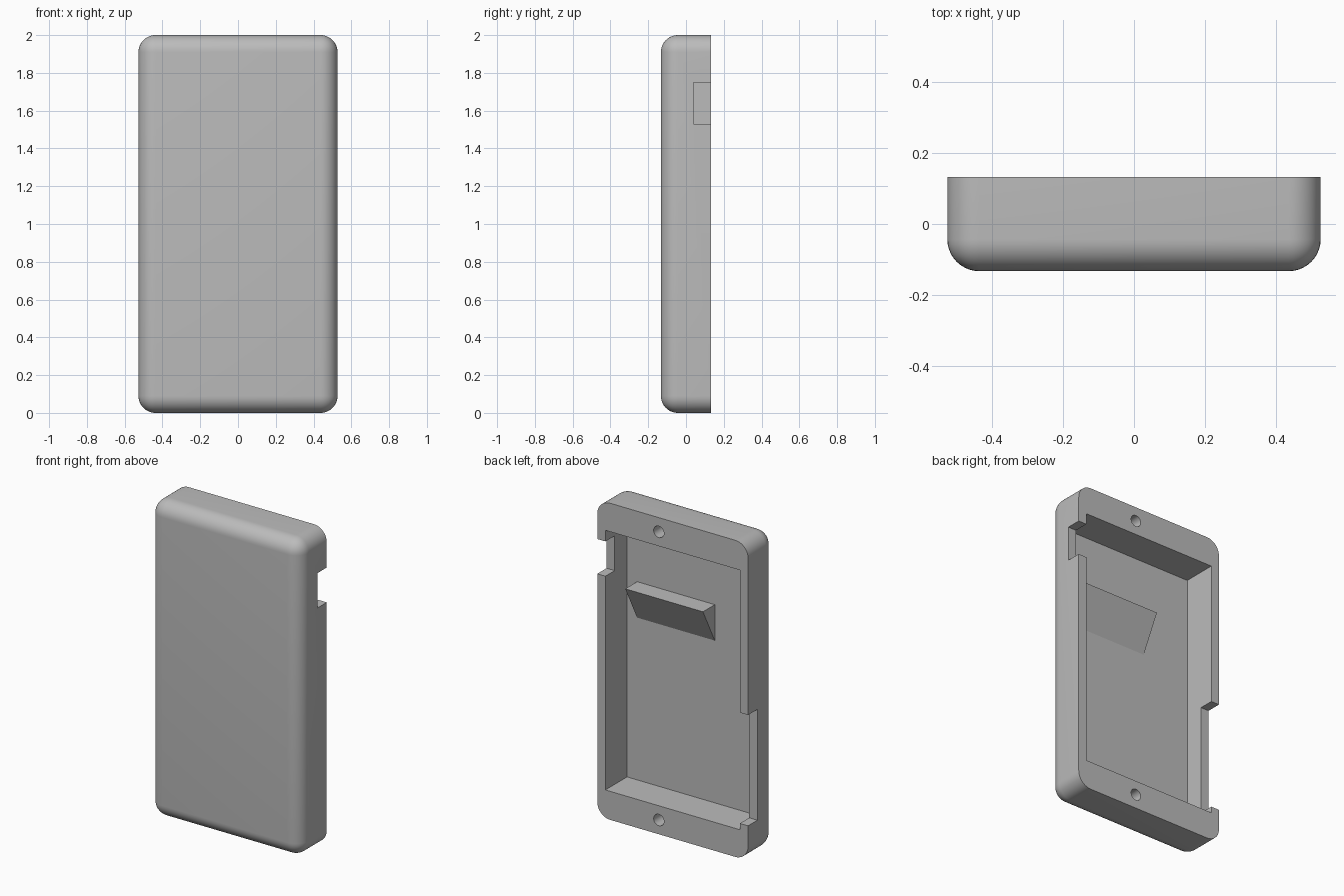
import bpy, bmesh, math
from mathutils import Matrix, Vector

if "Cube" in bpy.data.objects:
    bpy.data.objects.remove(bpy.data.objects["Cube"], do_unlink=True)

HALF_W, HALF_D, HEIGHT = 0.527, 0.133, 2.0
ROUND = 0.09
INNER = 0.47          # half width of the cavity
FLOOR = -0.083        # y of the cavity floor
NOTCH_Y = 0.04        # depth reached by the side notches

grey = bpy.data.materials.new("plain grey")
grey.use_nodes = True
colour = (0.5, 0.5, 0.5, 1)
grey.diffuse_color = colour
grey.node_tree.nodes["Principled BSDF"].inputs["Base Color"].default_value = colour


def make_object(name, bm):
    bmesh.ops.recalc_face_normals(bm, faces=bm.faces)
    mesh = bpy.data.meshes.new(name)
    bm.to_mesh(mesh)
    bm.free()
    mesh.materials.append(grey)
    obj = bpy.data.objects.new(name, mesh)
    bpy.context.collection.objects.link(obj)
    return obj


def box_bmesh(low, high):
    low, high = Vector(low), Vector(high)
    bm = bmesh.new()
    bmesh.ops.create_cube(bm, size=1)
    bmesh.ops.scale(bm, vec=high - low, verts=bm.verts)
    bmesh.ops.translate(bm, vec=(low + high) / 2, verts=bm.verts)
    return bm


def activate(obj):
    bpy.ops.object.select_all(action='DESELECT')
    obj.select_set(True)
    bpy.context.view_layer.objects.active = obj


def cut(target, cutter):
    mod = target.modifiers.new("cut", 'BOOLEAN')
    mod.operation = 'DIFFERENCE'
    mod.solver = 'EXACT'
    mod.object = cutter
    activate(target)
    bpy.ops.object.modifier_apply(modifier=mod.name)
    bpy.data.objects.remove(cutter, do_unlink=True)


# Case body: every edge rounded except the rim at the open back
bm = box_bmesh((-HALF_W, -HALF_D, 0), (HALF_W, HALF_D, HEIGHT))
edges = [e for e in bm.edges if any(v.co.y < 0 for v in e.verts)]
bmesh.ops.bevel(bm, geom=edges, offset=ROUND, segments=10, profile=0.5,
                affect='EDGES', clamp_overlap=True)
case = make_object("case_shell", bm)

# Cavity, then a short notch on the left wall and a long one on the right
cutters = [
    ((-INNER, FLOOR, 0.18), (INNER, 0.3, 1.82)),
    ((INNER - 0.05, NOTCH_Y, 1.53), (0.7, 0.3, 1.75)),
    ((-0.7, NOTCH_Y, 0.22), (0.05 - INNER, 0.3, 0.92)),
]
for low, high in cutters:
    cut(case, make_object("cutter", box_bmesh(low, high)))

# Screw holes in the top and bottom rims
for z in (0.09, 1.91):
    bm = bmesh.new()
    bmesh.ops.create_cone(bm, cap_ends=True, segments=32, radius1=0.036,
                          radius2=0.036, depth=0.2)
    bmesh.ops.rotate(bm, matrix=Matrix.Rotation(math.pi / 2, 3, 'X'), verts=bm.verts)
    bmesh.ops.translate(bm, vec=(0.097, HALF_D, z), verts=bm.verts)
    cut(case, make_object("cutter", bm))

# Wedge-shaped support on the cavity floor
bm = bmesh.new()
profile = [(FLOOR - 0.005, 1.432), (0.035, 1.432), (FLOOR, 1.205), (FLOOR - 0.005, 1.205)]
face = bm.faces.new([bm.verts.new((-0.143, y, z)) for y, z in profile])
swept = bmesh.ops.extrude_face_region(bm, geom=[face])
bmesh.ops.translate(bm, vec=(0.543, 0, 0),
                    verts=[g for g in swept["geom"] if isinstance(g, bmesh.types.BMVert)])
make_object("support_wedge", bm)

activate(case)
bpy.ops.object.shade_smooth_by_angle(angle=math.radians(30))
